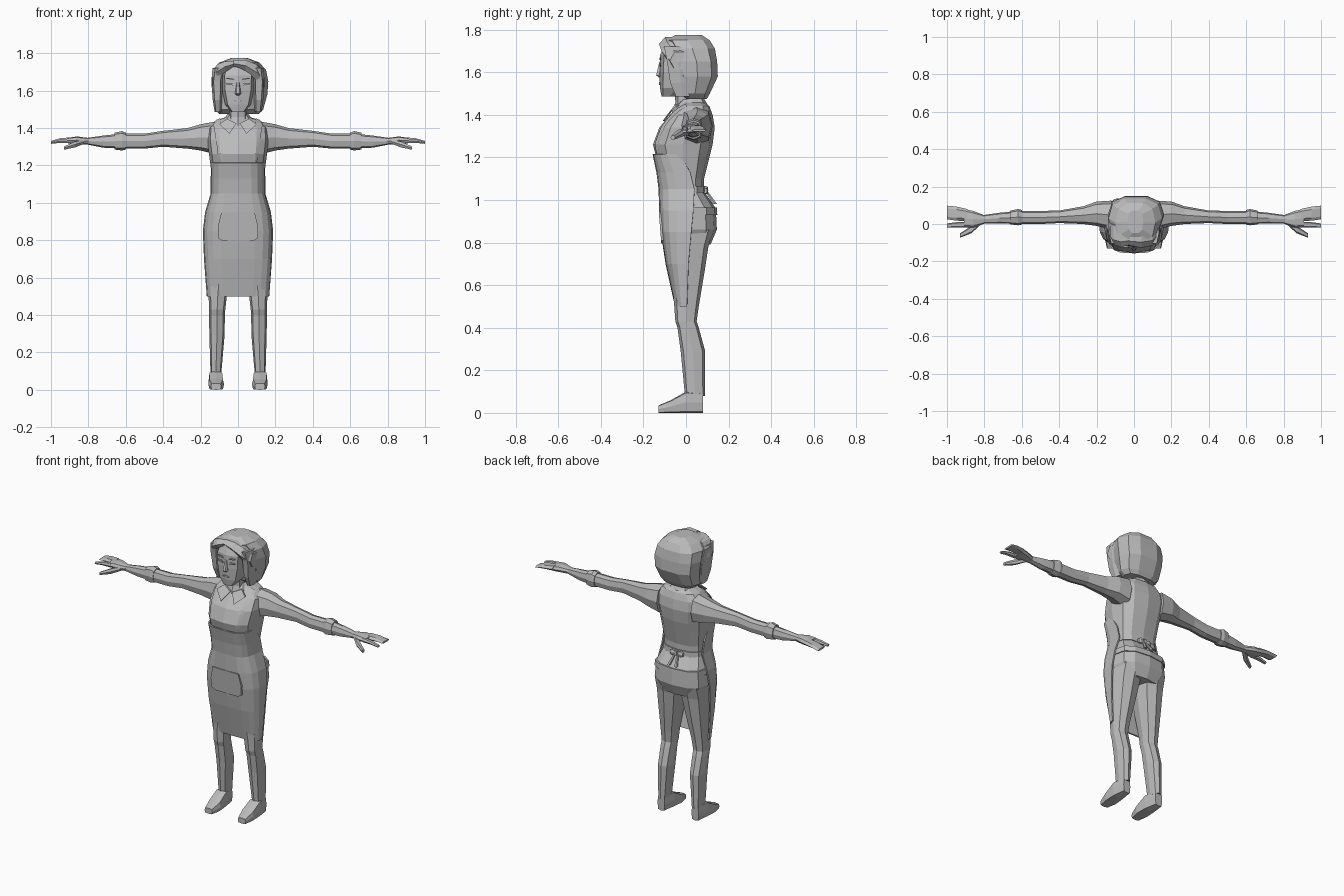
import bpy, bmesh, math
from mathutils import Vector

cube = bpy.data.objects.get("Cube")
if cube:
    bpy.data.objects.remove(cube, do_unlink=True)

grey = bpy.data.materials.new("plain grey")
grey.use_nodes = True
grey.diffuse_color = (.5, .5, .5, 1)
shader = next(n for n in grey.node_tree.nodes if n.type == 'BSDF_PRINCIPLED')
shader.inputs["Base Color"].default_value = grey.diffuse_color
shader.inputs["Roughness"].default_value = .8


def add_object(name, bm, mirror=False):
    """Turn a bmesh into a flat shaded object, optionally mirrored across x."""
    bmesh.ops.recalc_face_normals(bm, faces=bm.faces)
    mesh = bpy.data.meshes.new(name)
    bm.to_mesh(mesh)
    bm.free()
    mesh.materials.append(grey)
    obj = bpy.data.objects.new(name, mesh)
    bpy.context.collection.objects.link(obj)
    if mirror:
        mod = obj.modifiers.new("mirror", 'MIRROR')
        mod.use_clip = False
        mod.use_mirror_merge = False
    return obj


def place(axis, t, a, b):
    """Point at t along an axis, with a and b on the two other axes in order."""
    return {'x': Vector((t, a, b)), 'y': Vector((a, t, b)), 'z': Vector((a, b, t))}[axis]


def loft(name, axis, sections, sides=8, square=.75, mirror=False, front_only=False):
    """Skin rounded sections given as (t, low a, high a, low b, high b)."""
    bm = bmesh.new()
    rings = []
    for t, a0, a1, b0, b1 in sections:
        ring = []
        for i in range(sides + 1 if front_only else sides):
            angle = math.pi + math.pi * i / sides if front_only else math.tau * i / sides
            c, s = round(math.cos(angle), 6), round(math.sin(angle), 6)
            u = math.copysign(abs(c) ** square, c)
            v = math.copysign(abs(s) ** square, s)
            a = (a0 + a1) / 2 + u * (a1 - a0) / 2
            b = b1 + v * (b1 - b0) if front_only else (b0 + b1) / 2 + v * (b1 - b0) / 2
            ring.append(bm.verts.new(place(axis, t, a, b)))
        rings.append(ring)
    for low, high in zip(rings, rings[1:]):
        for i in range(len(low) - (1 if front_only else 0)):
            j = (i + 1) % len(low)
            bm.faces.new((low[i], low[j], high[j], high[i]))
    if not front_only:
        bm.faces.new(rings[0])
        bm.faces.new(rings[-1])
    return add_object(name, bm, mirror)


def even(rows):
    """Sections that are symmetric about x = 0, from (z, half width, front, back)."""
    return [(z, -w, w, front, back) for z, w, front, back in rows]


def plate(name, outline, y, depth, mirror=False):
    """Thin slab facing the front from an (x, z) outline; y may vary by height."""
    bm = bmesh.new()
    face = bm.faces.new([bm.verts.new((x, y(z), z)) for x, z in outline])
    grown = bmesh.ops.extrude_face_region(bm, geom=[face])
    moved = [v for v in grown["geom"] if isinstance(v, bmesh.types.BMVert)]
    bmesh.ops.translate(bm, verts=moved, vec=(0, depth, 0))
    return add_object(name, bm, mirror)


def cloth(name, pairs, target, offset):
    """Ribbon through pairs of points, laid on the surface of a target."""
    bm = bmesh.new()
    rows = [[bm.verts.new(p) for p in pair] for pair in pairs]
    for low, high in zip(rows, rows[1:]):
        bm.faces.new((low[0], low[1], high[1], high[0]))
    bmesh.ops.subdivide_edges(bm, edges=bm.edges[:], cuts=2, use_grid_fill=True)
    obj = add_object(name, bm)
    wrap = obj.modifiers.new("wrap", 'SHRINKWRAP')
    wrap.target = target
    wrap.wrap_mode = 'ABOVE_SURFACE'
    wrap.offset = offset
    mod = obj.modifiers.new("mirror", 'MIRROR')
    mod.use_mirror_merge = False
    return obj


# Torso and hips
torso = loft("torso", 'z', even([
    (.79, .14, -.07, .115), (.86, .172, -.1, .145), (.96, .165, -.11, .14),
    (1.04, .135, -.11, .085), (1.1, .135, -.11, .085), (1.2, .147, -.14, .11),
    (1.26, .155, -.155, .125), (1.34, .165, -.125, .135), (1.4, .16, -.075, .125),
    (1.44, .12, -.04, .11), (1.46, .06, -.03, .085)]), sides=12)

# Legs and feet
loft("leg", 'z', [
    (.86, .004, .165, -.09, .13), (.78, .008, .165, -.075, .105),
    (.65, .03, .162, -.07, .085), (.5, .06, .157, -.055, .06),
    (.43, .068, .155, -.05, .05), (.4, .07, .155, -.04, .06),
    (.29, .072, .153, -.025, .09), (.08, .09, .147, -.005, .09)], mirror=True)
loft("foot", 'y', [
    (-.13, .09, .145, 0, .035), (-.07, .075, .158, 0, .06),
    (0, .08, .157, 0, .1), (.08, .095, .145, 0, .095)], square=.4, mirror=True)

# Arms with rolled cuffs
loft("arm", 'x', [
    (.12, -.03, .125, 1.26, 1.435), (.2, -.01, .12, 1.28, 1.42),
    (.27, 0, .095, 1.29, 1.4), (.4, .005, .072, 1.3, 1.385),
    (.5, 0, .07, 1.29, 1.37), (.62, 0, .07, 1.29, 1.37),
    (.72, .003, .06, 1.295, 1.36), (.81, .003, .047, 1.313, 1.347)], mirror=True)
loft("cuff", 'x', [
    (.6, -.003, .075, 1.285, 1.375), (.62, -.007, .08, 1.28, 1.384),
    (.66, -.002, .072, 1.285, 1.375)], mirror=True)

# Hands: palm, joined fingers, pointing finger and thumb
loft("palm", 'x', [
    (.8, .002, .047, 1.312, 1.347), (.86, -.02, .07, 1.315, 1.355),
    (.91, -.02, .08, 1.318, 1.348)], mirror=True)
loft("fingers", 'x', [
    (.89, .015, .08, 1.32, 1.352), (.95, .018, .093, 1.322, 1.347),
    (1, .025, .098, 1.32, 1.332)], sides=6, mirror=True)
loft("pointing_finger", 'x', [
    (.89, -.02, .012, 1.32, 1.347), (.95, -.02, .01, 1.32, 1.34),
    (1, -.02, .003, 1.315, 1.328)], sides=6, mirror=True)
loft("thumb", 'x', [
    (.82, -.005, .03, 1.315, 1.34), (.87, -.05, -.01, 1.295, 1.33),
    (.93, -.073, -.05, 1.283, 1.303)], sides=6, mirror=True)

# Neck, head and face
loft("neck", 'z', even([
    (1.4, .06, -.07, .07), (1.46, .048, -.05, .06), (1.56, .05, -.055, .06)]))
loft("head", 'z', even([
    (1.485, .035, -.115, -.04), (1.525, .068, -.122, .03), (1.6, .085, -.125, .07),
    (1.68, .088, -.122, .08), (1.74, .07, -.095, .07)]), square=.6)
loft("nose", 'z', even([
    (1.575, .008, -.128, -.11), (1.585, .016, -.142, -.11), (1.65, .007, -.125, -.11)]), sides=6)
for name, low, high in (("eye", 1.627, 1.64), ("eyebrow", 1.657, 1.668)):
    plate(name, [(.02, low), (.06, low + .006), (.065, high), (.03, high)],
          lambda z: -.125, .008, mirror=True)
plate("mouth", [(-.022, 1.545), (0, 1.54), (.022, 1.545), (0, 1.553)], lambda z: -.127, .008)

# Hair: bob, side locks and parted fringe
loft("hair", 'z', [
    (1.475, -.1, .11, 0, .1), (1.5, -.128, .135, -.03, .115),
    (1.58, -.132, .157, -.045, .153), (1.65, -.14, .162, -.05, .15),
    (1.71, -.137, .15, -.08, .14), (1.75, -.1, .115, -.1, .115),
    (1.775, -.035, .05, -.05, .075)], sides=10)
loft("side_lock", 'z', [
    (1.485, .09, .125, -.05, .02), (1.55, .085, .135, -.08, .03),
    (1.65, .082, .143, -.095, .03), (1.72, .07, .135, -.11, .02)], sides=6, mirror=True)
loft("left_fringe", 'x', [
    (-.025, -.115, 0, 1.725, 1.765), (.04, -.127, .02, 1.7, 1.768),
    (.1, -.115, .02, 1.65, 1.745), (.14, -.075, .03, 1.61, 1.7)], sides=6)
loft("right_fringe", 'x', [
    (-.02, -.11, 0, 1.725, 1.76), (-.07, -.125, .02, 1.695, 1.76),
    (-.11, -.11, .02, 1.66, 1.745), (-.138, -.075, .03, 1.62, 1.71)], sides=6)

# Shirt collar
loft("collar", 'z', even([
    (1.42, .098, -.06, .105), (1.45, .075, -.05, .1), (1.475, .055, -.02, .085)]))
for side in (-1, 1):
    plate("collar_point", [(side * x, z) for x, z in
          ((.008, 1.425), (.045, 1.37), (.1, 1.42), (.06, 1.45))],
          lambda z: -.05 - (1.45 - z) * .75, .009)

# Apron: wrapped front, shoulder straps, pocket
apron = loft("apron", 'z', even([
    (1.215, .14, -.153, -.03), (1.13, .142, -.135, .02), (1.05, .142, -.125, .04),
    (.95, .172, -.122, .035), (.85, .184, -.115, .025), (.7, .178, -.092, .012),
    (.5, .163, -.048, .005)]), sides=10, square=.6, front_only=True)
thick = apron.modifiers.new("thickness", 'SOLIDIFY')
thick.thickness = .008
thick.offset = 0
cloth("apron_strap", [
    ((.08, -.16, 1.2), (.12, -.15, 1.2)), ((.085, -.15, 1.3), (.125, -.14, 1.3)),
    ((.09, -.1, 1.38), (.13, -.09, 1.38)), ((.095, 0, 1.46), (.135, 0, 1.45))],
    torso, .006)
plate("pocket", [(-.09, .945), (-.108, .87), (-.105, .81), (-.08, .795),
                 (.08, .795), (.105, .81), (.108, .87), (.09, .945)],
      lambda z: -.128 + (.945 - z) * .08, .015)

# Waist tie with a bow, and the trouser waistband
loft("waist_tie", 'z', even([
    (1.035, .141, -.11, .093), (1.065, .139, -.11, .091)]), sides=12)
loft("waistband", 'z', even([
    (.93, .172, -.1, .147), (.965, .169, -.1, .145)]), sides=12)
loft("bow_knot", 'z', even([(1.03, .012, .08, .105), (1.06, .012, .08, .105)]), sides=6)
loft("bow_loop", 'x', [
    (.005, .085, .1, 1.035, 1.055), (.03, .08, .105, 1.025, 1.065),
    (.045, .08, .1, 1.03, 1.055)], sides=6, mirror=True)
loft("bow_tail", 'z', [
    (1.04, .002, .015, .09, .103), (.98, .015, .035, .125, .148)], sides=6, mirror=True)
